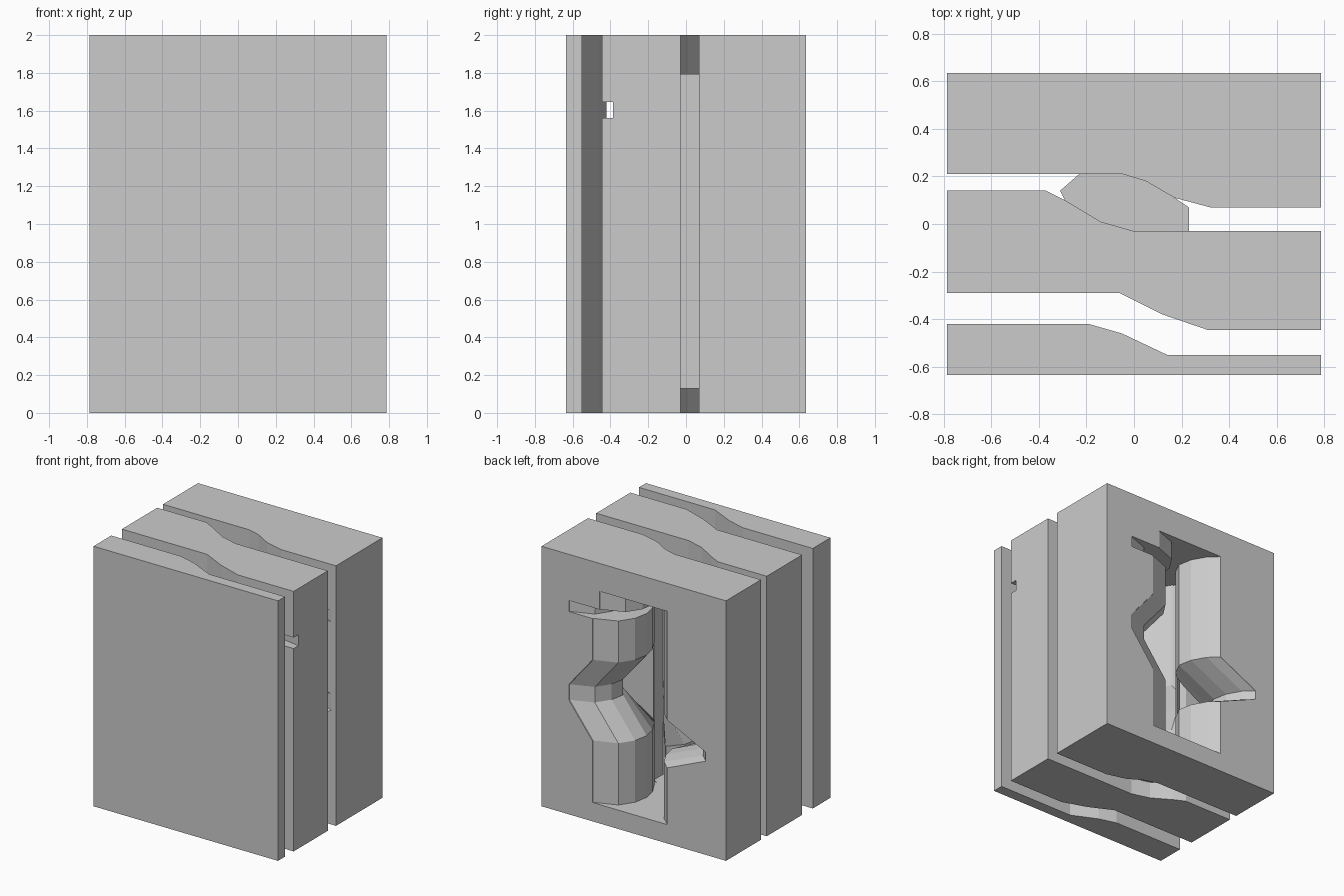
import bpy, bmesh

if "Cube" in bpy.data.objects:
    bpy.data.objects.remove(bpy.data.objects["Cube"])

HX, HY = 0.785, 0.635


def finish(name, bm):
    bmesh.ops.recalc_face_normals(bm, faces=bm.faces[:])
    me = bpy.data.meshes.new(name)
    bm.to_mesh(me)
    bm.free()
    ob = bpy.data.objects.new(name, me)
    bpy.context.collection.objects.link(ob)
    return ob


def prism(name, plan, z0=0.0, z1=2.0):
    """Extrude a plan outline upward."""
    bm = bmesh.new()
    face = bm.faces.new([bm.verts.new((x, y, z0)) for x, y in plan])
    top = bmesh.ops.extrude_face_region(bm, geom=[face])
    bmesh.ops.translate(bm, vec=(0, 0, z1 - z0),
                        verts=[g for g in top["geom"] if isinstance(g, bmesh.types.BMVert)])
    return finish(name, bm)


def loft(name, stations):
    """Bridge (y, outline) sections into a closed solid."""
    bm = bmesh.new()
    rings = [[bm.verts.new((x, y, z)) for x, z in pts] for y, pts in stations]
    for a, b in zip(rings, rings[1:]):
        for i in range(len(a)):
            j = (i + 1) % len(a)
            bm.faces.new((a[i], a[j], b[j], b[i]))
    bm.faces.new(rings[0])
    bm.faces.new(rings[-1])
    return finish(name, bm)


def section(left, right, slot, bump, horn, bz=0.94):
    """Doorway outline: slot and bump on the right, horn on the left."""
    return [(left, 0.145), (right, 0.145), (right, bz - 0.32), (right + bump, bz - 0.06),
            (right + bump, bz + 0.06), (right, bz + 0.3), (right, 1.56),
            (right + slot, 1.56), (right + slot, 1.645), (right - 0.06, 1.645),
            (right - 0.06, 1.785), (left, 1.785), (left, 0.95),
            (left - horn, 0.79), (left - horn, 0.72), (left, 0.58)]


def cut(ob, cutter):
    m = ob.modifiers.new("opening", "BOOLEAN")
    m.operation, m.solver, m.object = "DIFFERENCE", "EXACT", cutter
    dg = bpy.context.evaluated_depsgraph_get()
    me = bpy.data.meshes.new_from_object(ob.evaluated_get(dg))
    ob.modifiers.clear()
    ob.data = me
    bpy.data.objects.remove(cutter)


# Slab plans with stepped parting faces
front_slab = prism("front_slab", [
    (-HX, -HY), (HX, -HY), (HX, -0.55), (0.14, -0.55), (-0.05, -0.46), (-0.19, -0.42), (-HX, -0.42)])
middle_slab = prism("middle_slab", [
    (-HX, -0.29), (-0.06, -0.29), (0.12, -0.38), (0.31, -0.445), (HX, -0.445), (HX, -0.03),
    (0.0, -0.03), (-0.14, 0.01), (-0.29, 0.1), (-0.37, 0.14), (-HX, 0.14)])
rear_slab = prism("rear_slab", [
    (-HX, 0.21), (-0.05, 0.21), (0.05, 0.18), (0.17, 0.11), (0.32, 0.07), (HX, 0.07),
    (HX, HY), (-HX, HY)])

# Rear opening with rounded jambs
cut(rear_slab, loft("rear_cutter", [
    (0.65, section(-0.285, 0.36, 0.2, 0.2, 0.33)),
    (0.63, section(-0.28, 0.35, 0.2, 0.2, 0.33)),
    (0.566, section(-0.21, 0.18, 0.2, 0.2, 0.33)),
    (0.46, section(-0.15, 0.11, 0.2, 0.2, 0.33)),
    (0.35, section(-0.13, 0.09, 0.2, 0.2, 0.33)),
    (0.25, section(-0.18, 0.11, 0.25, 0.25, 0.3)),
    (0.14, section(-0.3, 0.17, 0.4, 0.4, 0.2)),
    (0.06, section(-0.31, 0.23, 0.54, 0.54, 0.2))]))

# Middle opening, flaring toward the front gap
cut(middle_slab, loft("middle_cutter", [
    (0.15, section(-0.31, 0.21, 0.02, 0.02, 0.02, 0.68)),
    (-0.04, section(-0.2, 0.2, 0.02, 0.02, 0.1, 0.68)),
    (-0.14, section(-0.13, 0.11, 0.2, 0.2, 0.2, 0.68)),
    (-0.25, section(-0.13, 0.09, 0.3, 0.3, 0.3, 0.68)),
    (-0.35, section(-0.18, 0.13, 0.45, 0.4, 0.33, 0.68)),
    (-0.39, section(-0.24, 0.16, 0.64, 0.5, 0.33, 0.68)),
    (-0.46, section(-0.3, 0.2, 0.64, 0.51, 0.33, 0.68))]))

# Thin sleeve carrying the opening across the rear gap
gap_sleeve = prism("gap_sleeve", [
    (-0.31, 0.14), (-0.29, 0.1), (-0.14, 0.01), (0.0, -0.03), (0.23, -0.03), (0.23, 0.07),
    (0.17, 0.11), (0.05, 0.18), (-0.05, 0.21), (-0.23, 0.21)], 0.13, 1.795)
cut(gap_sleeve, loft("sleeve_cutter", [
    (0.25, [(-0.17, 0.145), (0.215, 0.145), (0.215, 1.785), (-0.17, 1.785)]),
    (0.13, [(-0.305, 0.145), (0.215, 0.145), (0.215, 1.785), (-0.305, 1.785)]),
    (-0.06, [(-0.305, 0.145), (0.215, 0.145), (0.215, 1.785), (-0.305, 1.785)])]))
